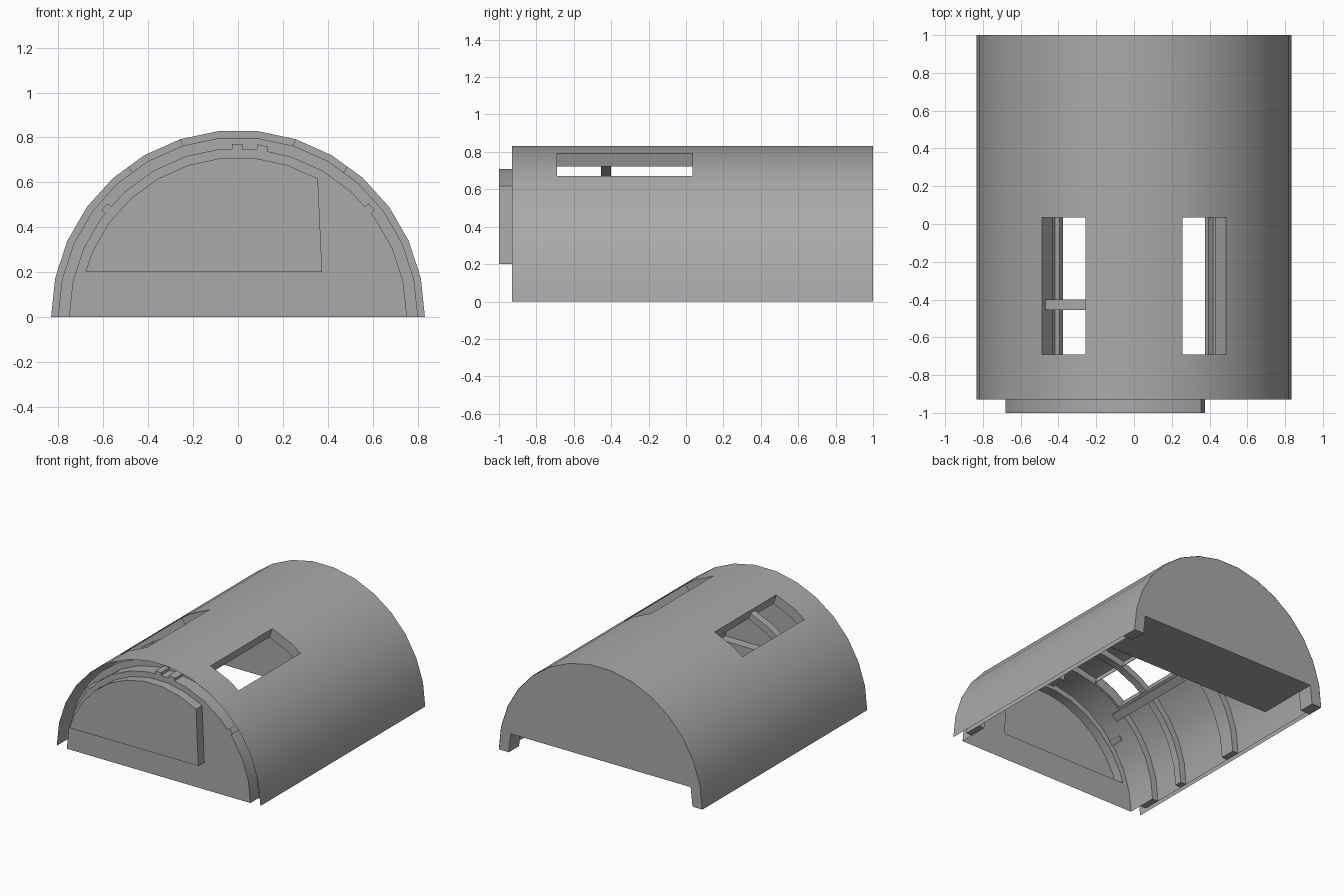
import bpy, bmesh
from math import cos, sin, radians

if "Cube" in bpy.data.objects:
    bpy.data.objects.remove(bpy.data.objects["Cube"])

grey = bpy.data.materials.new("plain_grey")
grey.use_nodes = True
grey.diffuse_color = (0.4, 0.4, 0.4, 1)
grey.node_tree.nodes["Principled BSDF"].inputs["Base Color"].default_value = (0.4, 0.4, 0.4, 1)

STEP = 12                        # degrees per flat of the vault
OUTER, LINING, INNER = 0.835, 0.802, 0.753
FRONT, BACK = -0.93, 1.0
SLOT_Y = (-0.69, 0.035)
SLOT_A = (54, 72)


def pt(angle, r):
    """Point (x, z) on the faceted arch of radius r."""
    k = radians(angle % STEP - STEP / 2)
    f = r * cos(radians(STEP / 2)) / cos(k)
    return f * cos(radians(angle)), f * sin(radians(angle))


def angles(a0, a1, extra=()):
    inner = [a for a in range(0, 181, STEP) if a0 < a < a1]
    return sorted({a0, a1, *inner, *extra})


def finish(bm, name):
    bmesh.ops.remove_doubles(bm, verts=bm.verts, dist=0.0001)
    bmesh.ops.recalc_face_normals(bm, faces=bm.faces)
    mesh = bpy.data.meshes.new(name)
    bm.to_mesh(mesh)
    bm.free()
    mesh.materials.append(grey)
    ob = bpy.data.objects.new(name, mesh)
    bpy.context.collection.objects.link(ob)
    bpy.ops.object.select_all(action='DESELECT')
    ob.select_set(True)
    bpy.context.view_layer.objects.active = ob
    bpy.ops.object.shade_smooth_by_angle(angle=radians(25))


def prism(name, outline, y0, y1, open_back=False):
    """Extrude an (x, z) outline from y0 to y1."""
    bm = bmesh.new()
    near = [bm.verts.new((x, y0, z)) for x, z in outline]
    far = [bm.verts.new((x, y1, z)) for x, z in outline]
    bm.faces.new(near)
    if not open_back:
        bm.faces.new(far)
    for i in range(len(near)):
        bm.faces.new([near[i - 1], near[i], far[i], far[i - 1]])
    finish(bm, name)


def rib(name, a0, a1, r0, r1, y0, y1):
    """Arched bar between two radii."""
    aa = angles(a0, a1)
    outline = [pt(a, r1) for a in aa] + [pt(a, r0) for a in reversed(aa)]
    prism(name, outline, y0, y1)


def sheet(name, r, y0, y1, slots):
    """Thin arched skin, with or without the two roof slots."""
    bm = bmesh.new()
    cuts = SLOT_A + tuple(180 - a for a in SLOT_A) if slots else ()
    aa = angles(0, 180, cuts)
    ys = [y0, *SLOT_Y, y1] if slots else [y0, y1]
    for a, b in zip(aa, aa[1:]):
        mid = (a + b) / 2
        in_slot = SLOT_A[0] < min(mid, 180 - mid) < SLOT_A[1]
        for i, (c, d) in enumerate(zip(ys, ys[1:])):
            if slots and in_slot and i == 1:
                continue
            (xa, za), (xb, zb) = pt(a, r), pt(b, r)
            corners = [(xa, c, za), (xb, c, zb), (xb, d, zb), (xa, d, za)]
            bm.faces.new([bm.verts.new(p) for p in corners])
    finish(bm, name)


def holed_plate(name, outline, hole, y):
    """Flat sheet with an opening."""
    bm = bmesh.new()
    edges = []
    for loop in (outline, hole):
        vs = [bm.verts.new((x, y, z)) for x, z in loop]
        edges += [bm.edges.new((vs[i - 1], vs[i])) for i in range(len(vs))]
    bmesh.ops.triangle_fill(bm, edges=edges, use_beauty=True, normal=(0, -1, 0))
    finish(bm, name)


# Vault skin and its lining
sheet("outer_shell", OUTER, FRONT, BACK, True)
sheet("inner_lining", LINING, -0.83, 0.88, True)

# Inner ribs, one of them only on the right half
rib("front_rib", 0, 180, INNER, LINING, -0.83, -0.70)
rib("middle_rib", 0, 180, INNER, LINING, 0.04, 0.155)
rib("narrow_rib", 92, 180, INNER, LINING, -0.455, -0.40)
rib("back_rib", 0, 180, INNER, OUTER - 0.002, 0.88, BACK)

# Thick back wall raised off the ground
low = 10.8
prism("back_wall", [pt(a, INNER) for a in angles(low, 180 - low)], 0.52, BACK)

# Front wall with its rim and a hollow door panel standing proud of it
door = [(-0.68, 0.2), (0.375, 0.2)]
door += [pt(a, 0.712) for a in range(60, 160, STEP)]
holed_plate("front_wall", [pt(a, INNER) for a in angles(0, 180)], door, FRONT)
sheet("front_wall_rim", INNER, FRONT, -0.83, False)
prism("door_panel", door, -1.0, FRONT, open_back=True)

# Small catches on the rim of the front wall
for name, a0, a1 in (("left_catch", 38, 41), ("right_catch", 139, 142),
                     ("top_catch_a", 80, 83.5), ("top_catch_b", 88.5, 92)):
    rib(name, a0, a1, 0.745, 0.775, FRONT, -0.83)

# Frames of the roof slots: upper edge, two ends, lower edge and a deep lower fin
lo, hi = SLOT_A
top = OUTER - 0.002
for side in ("left", "right"):
    sign = 1 if side == "left" else -1

    def m(a, r):
        x, z = pt(a, r)
        return sign * x, z

    def wall(part, a0, a1, r0):
        prism(f"{side}_slot_{part}",
              [m(a0, top), m(a0, r0), m(a1, r0), m(a1, top)], *SLOT_Y)

    def fin_point(r, drop):
        c, s = cos(radians(lo)), sin(radians(lo))
        return sign * (r * c + drop * s), r * s - drop * c

    wall("upper_edge", hi, hi + 0.2, 0.758)
    wall("lower_edge", lo, lo - 0.2, 0.79)
    # Fin section with a shallow groove along its upper face
    section = [(0.79, 0), (0.73, 0), (0.73, 0.03), (0.672, 0.03), (0.672, 0),
               (0.64, 0), (0.64, 0.06), (0.79, 0.06)]
    prism(f"{side}_slot_lower_fin", [fin_point(*p) for p in section], *SLOT_Y)
    end = [m(a, top) for a in (lo, 60, hi)] + [m(a, 0.758) for a in (hi, 60, lo)]
    prism(f"{side}_slot_front_end", end, SLOT_Y[0] - 0.005, SLOT_Y[0])
    prism(f"{side}_slot_back_end", end, SLOT_Y[1], SLOT_Y[1] + 0.005)
